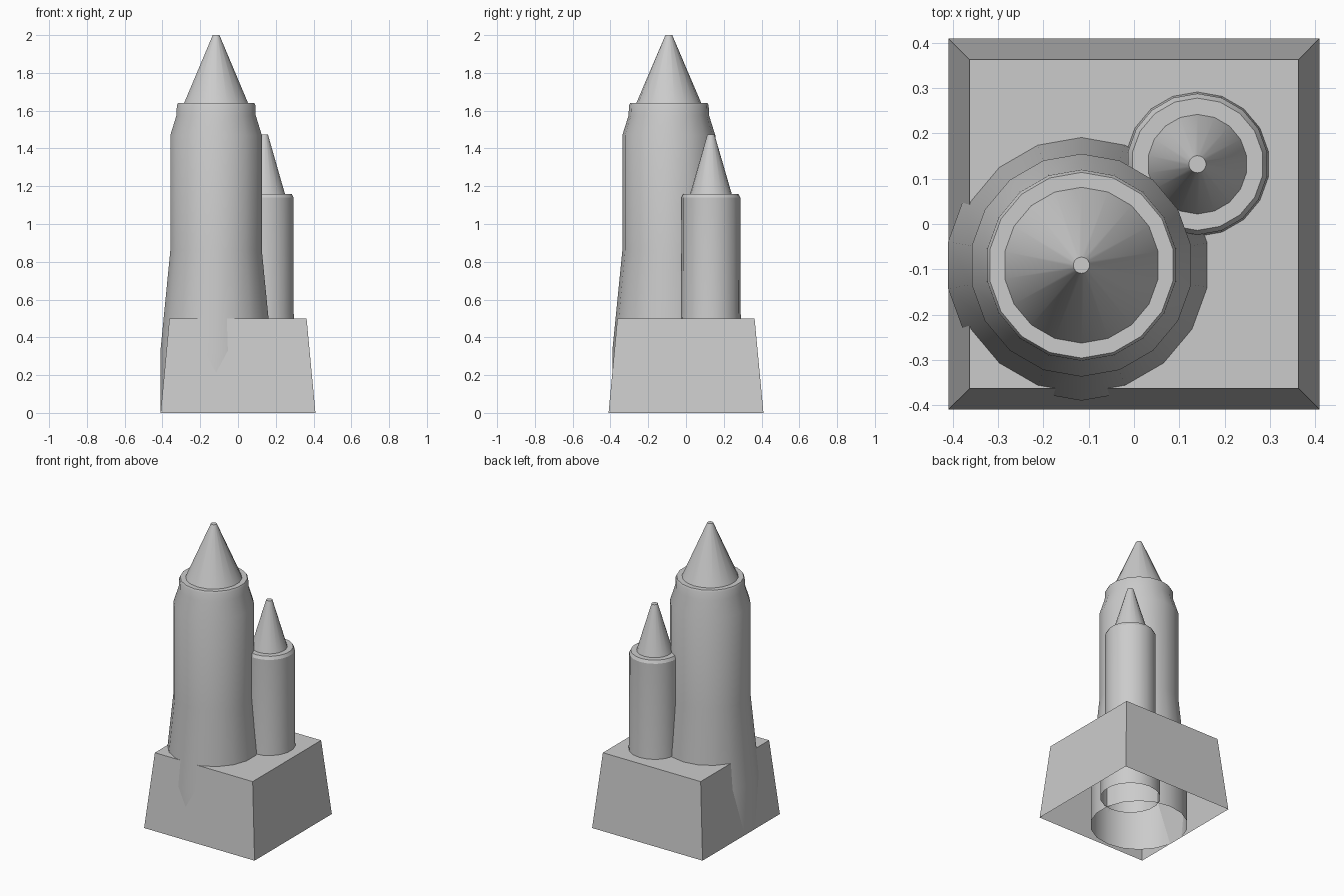
import bpy, bmesh, math

if "Cube" in bpy.data.objects:
    bpy.data.objects.remove(bpy.data.objects["Cube"])

SIDES = 18


def finish(name, bm):
    mesh = bpy.data.meshes.new(name)
    bm.to_mesh(mesh)
    bm.free()
    obj = bpy.data.objects.new(name, mesh)
    bpy.context.collection.objects.link(obj)
    return obj


def loft(bm, rings, cap_top=True):
    # Join stacked rings into an open-bottomed shell
    for a, b in zip(rings, rings[1:]):
        n = len(a)
        for i in range(n):
            j = (i + 1) % n
            bm.faces.new((a[i], a[j], b[j], b[i]))
    if cap_top:
        bm.faces.new(rings[-1])


def turned_tower(name, cx, cy, profile):
    bm = bmesh.new()
    rings = []
    for r, z in profile:
        angles = [math.pi / 2 + 2 * math.pi * k / SIDES for k in range(SIDES)]
        rings.append([bm.verts.new((cx + r * math.cos(t), cy + r * math.sin(t), z))
                      for t in angles])
    loft(bm, rings)
    obj = finish(name, bm)
    bpy.ops.object.select_all(action='DESELECT')
    bpy.context.view_layer.objects.active = obj
    obj.select_set(True)
    bpy.ops.object.shade_smooth_by_angle(angle=math.radians(25))
    return obj


# Tapered square base, open underneath
bm = bmesh.new()
square = [(-1, -1), (1, -1), (1, 1), (-1, 1)]
loft(bm, [[bm.verts.new((x * h, y * h, z)) for x, y in square]
          for h, z in [(0.41, 0), (0.363, 0.5)]])
finish("base_block", bm)

# Tall tower with flared foot, stepped collar and pointed roof
turned_tower("large_tower", -0.116, -0.091, [
    (0.299, 0), (0.299, 0.33), (0.246, 0.86), (0.246, 1.47),
    (0.213, 1.575), (0.211, 1.628), (0.205, 1.64), (0.172, 1.64), (0.018, 2.0)])

# Short companion tower
turned_tower("small_tower", 0.14, 0.132, [
    (0.184, 0), (0.184, 0.2), (0.157, 0.53), (0.156, 1.14),
    (0.146, 1.16), (0.11, 1.16), (0.019, 1.473)])
